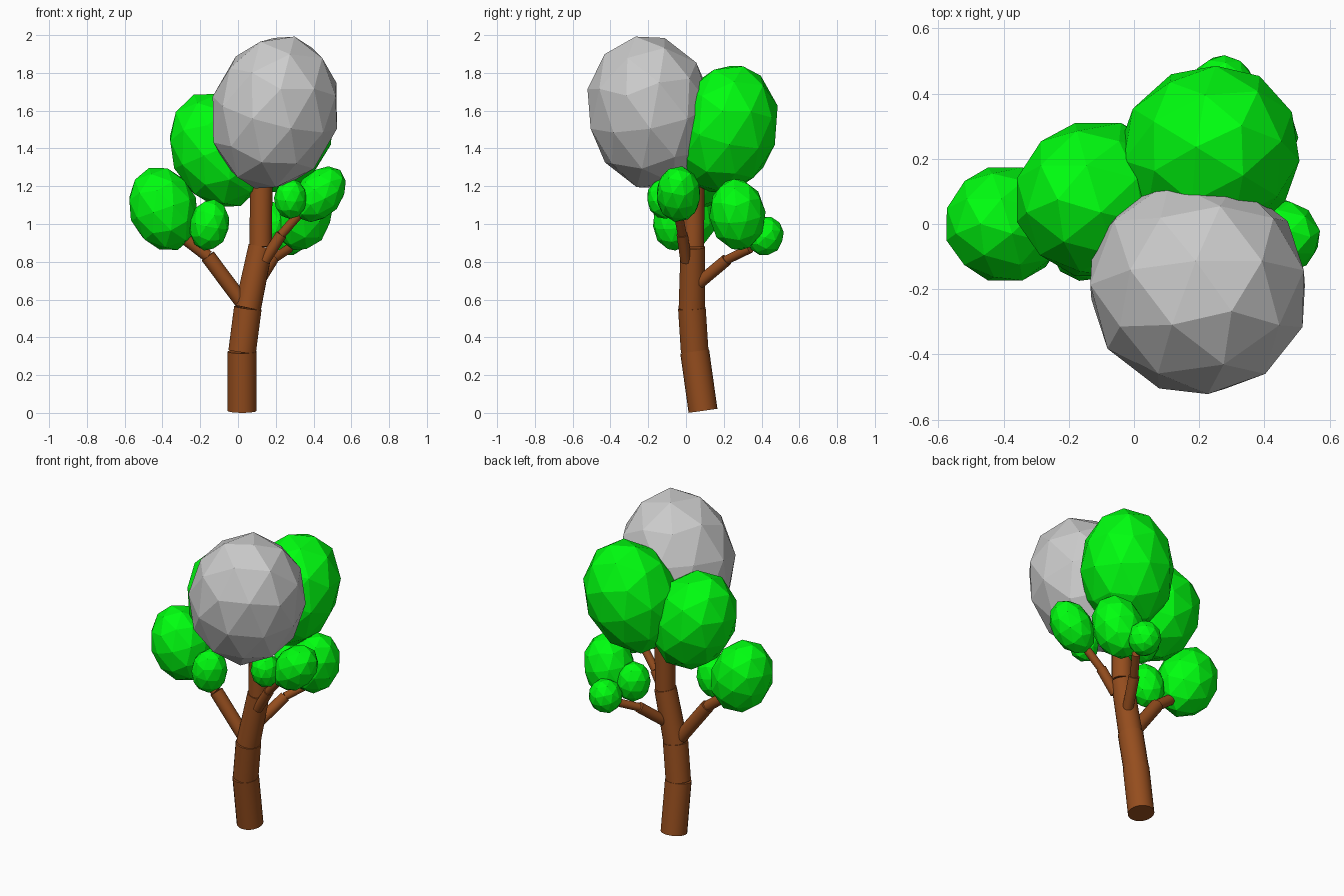
import bpy
from mathutils import Vector

if "Cube" in bpy.data.objects:
    bpy.data.objects.remove(bpy.data.objects["Cube"])


def material(name, color):
    m = bpy.data.materials.new(name)
    m.diffuse_color = color
    m.use_nodes = True
    m.node_tree.nodes["Principled BSDF"].inputs["Base Color"].default_value = m.diffuse_color
    return m


BARK = material("bark", (0.3, 0.075, 0.013, 1))
LEAF = material("leaf", (0.0, 1.0, 0.005, 1))


def limb(name, points, radii):
    """Chain of straight cylinders, one per pair of points."""
    for i, (a, b) in enumerate(zip(points, points[1:])):
        a, b = Vector(a), Vector(b)
        r1, r2 = radii[i]
        bpy.ops.mesh.primitive_cone_add(vertices=20, radius1=r1, radius2=r2,
                                        depth=(b - a).length, location=(a + b) / 2)
        ob = bpy.context.object
        ob.name = f"{name}_{i + 1}"
        ob.rotation_mode = 'QUATERNION'
        ob.rotation_quaternion = (b - a).to_track_quat('Z', 'Y')
        ob.data.materials.append(BARK)
        bpy.ops.object.shade_smooth_by_angle()


def foliage(name, center, width, height, lean, mat=LEAF):
    """Faceted egg whose long axis points along lean."""
    bpy.ops.mesh.primitive_ico_sphere_add(subdivisions=2, radius=1, location=center)
    ob = bpy.context.object
    ob.name = name
    ob.scale = (width, width, height)
    ob.rotation_mode = 'QUATERNION'
    ob.rotation_quaternion = Vector(lean).to_track_quat('Z', 'Y')
    if mat:
        ob.data.materials.append(mat)


# Trunk
limb("trunk",
     [(0.022, 0.09, 0.011), (0.022, 0.046, 0.325), (0.052, 0.031, 0.555),
      (0.12, 0.036, 0.88), (0.124, 0.04, 1.3)],
     [(0.077, 0.077), (0.074, 0.074), (0.07, 0.065), (0.06, 0.06)])

# Branches
limb("left_branch", [(0.03, 0.03, 0.575), (-0.16, 0.01, 0.83), (-0.29, 0, 0.93)],
     [(0.04, 0.04), (0.032, 0.032)])
limb("right_branch", [(0.14, 0.0, 0.805), (0.23, -0.02, 0.945), (0.34, -0.045, 1.07)],
     [(0.03, 0.03), (0.024, 0.024)])
limb("back_branch", [(0.1, 0.06, 0.68), (0.18, 0.215, 0.81), (0.27, 0.34, 0.87)],
     [(0.032, 0.032), (0.024, 0.024)])

# Large crowns
foliage("grey_crown", (0.195, -0.187, 1.59), 0.34, 0.423, (0.26, -0.2, 1), None)
foliage("back_right_crown", (0.23, 0.212, 1.503), 0.275, 0.358, (0.3, 0.27, 1))
foliage("back_left_crown", (-0.11, 0.075, 1.39), 0.247, 0.32, (-0.42, 0.0, 1))

# Smaller clusters at the branch ends
foliage("left_cluster", (-0.395, 0.0, 1.08), 0.182, 0.23, (-0.35, 0, 1))
foliage("left_small_cluster", (-0.152, -0.07, 0.995), 0.106, 0.139, (0.2, -0.1, 1))
foliage("right_cluster", (0.432, -0.04, 1.158), 0.12, 0.168, (0.85, 0, 1))
foliage("right_small_cluster", (0.278, -0.12, 1.133), 0.088, 0.107, (0.05, -0.15, 1))
foliage("back_cluster", (0.35, 0.272, 1.05), 0.15, 0.197, (0.3, -0.1, 1))
foliage("back_small_cluster", (0.273, 0.42, 0.937), 0.098, 0.106, (0.1, 0.3, 1))
foliage("back_inner_cluster", (0.175, 0.28, 1.0), 0.102, 0.125, (-0.2, 0.1, 1))
